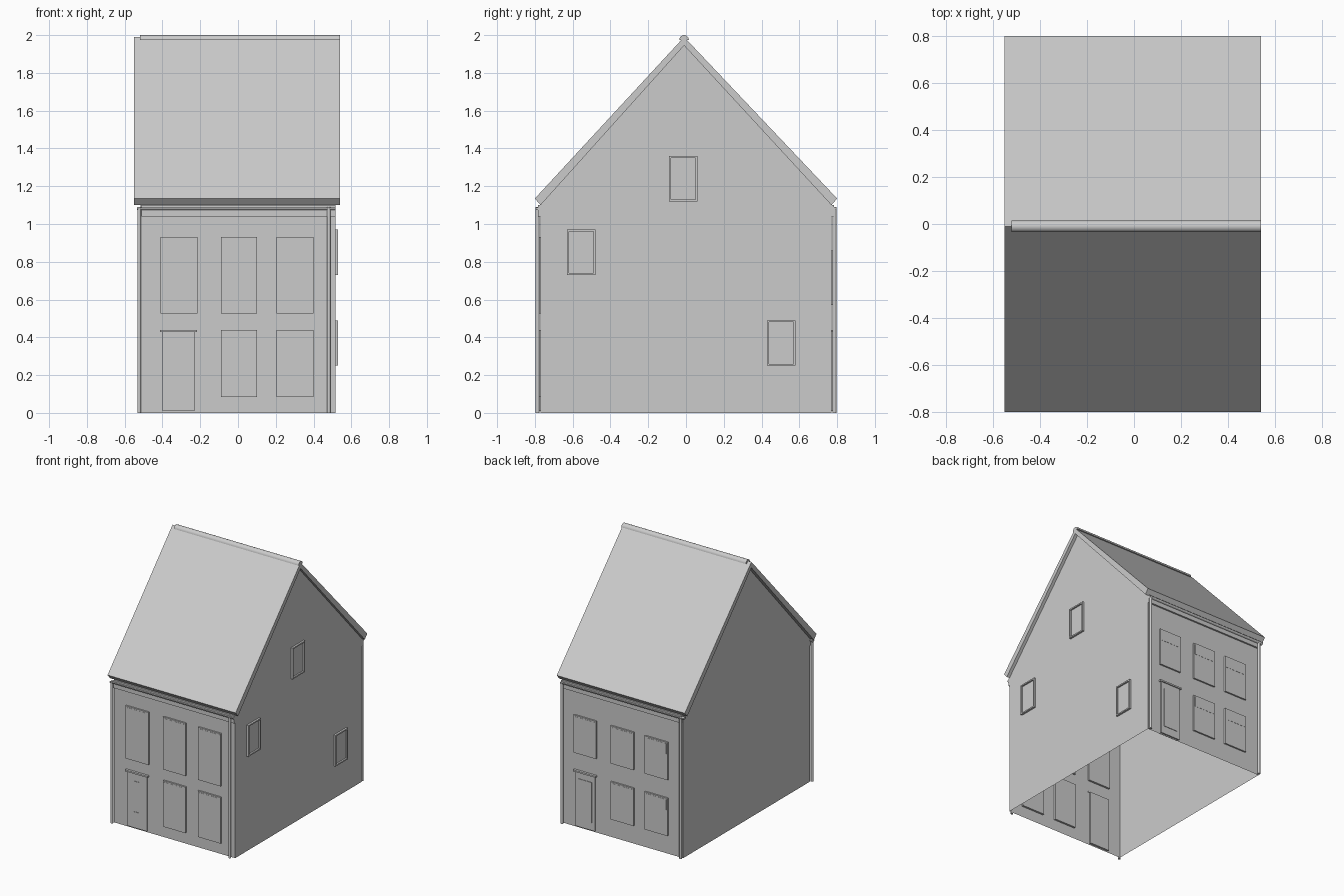
import bpy, bmesh, math
from mathutils import Matrix

old = bpy.data.objects.get("Cube")
if old:
    bpy.data.objects.remove(old, do_unlink=True)

grey = bpy.data.materials.new("plain_grey")
grey.use_nodes = True
tone = (0.6, 0.6, 0.6, 1)
grey.diffuse_color = tone
grey.node_tree.nodes["Principled BSDF"].inputs["Base Color"].default_value = tone


def finish(name, bm, smooth=False):
    bmesh.ops.recalc_face_normals(bm, faces=bm.faces)
    mesh = bpy.data.meshes.new(name)
    bm.to_mesh(mesh)
    bm.free()
    mesh.materials.append(grey)
    ob = bpy.data.objects.new(name, mesh)
    bpy.context.scene.collection.objects.link(ob)
    if smooth:
        bpy.ops.object.select_all(action='DESELECT')
        ob.select_set(True)
        bpy.context.view_layer.objects.active = ob
        bpy.ops.object.shade_smooth_by_angle(angle=math.radians(40))
    return ob


def add_box(bm, x, y, z):
    size = [b - a for a, b in (x, y, z)]
    mid = [(a + b) / 2 for a, b in (x, y, z)]
    bmesh.ops.create_cube(bm, size=1, matrix=Matrix.Translation(mid) @ Matrix.Diagonal((*size, 1)))


def box(name, x, y, z):
    bm = bmesh.new()
    add_box(bm, x, y, z)
    return finish(name, bm)


def prism(name, profile, x0, x1, smooth=False, caps=True, skip=()):
    """Sweep a closed y-z profile along x, leaving out the listed sides."""
    bm = bmesh.new()
    a, b = [[bm.verts.new((x, y, z)) for y, z in profile] for x in (x0, x1)]
    n = len(profile)
    for i in range(n):
        if i not in skip:
            j = (i + 1) % n
            bm.faces.new((a[i], a[j], b[j], b[i]))
    if caps:
        bm.faces.new(a)
        bm.faces.new(b)
    return finish(name, bm, smooth)


def arc(cy, cz, r, start, end, n=10):
    steps = [math.radians(start + (end - start) * i / n) for i in range(n + 1)]
    return [(cy + r * math.cos(t), cz + r * math.sin(t)) for t in steps]


WALL_X, WALL_Y, EAVE = 0.515, 0.77, 1.10
RIDGE_Y = -0.01

# Hollow walls, open below and under the roof
prism("walls", [(-WALL_Y, 0), (WALL_Y, 0), (WALL_Y, EAVE), (RIDGE_Y, 1.945), (-WALL_Y, EAVE)],
      -WALL_X, WALL_X, skip=(0, 2, 3))

# Pitched roof slab with eaves cut square to the slope
prism("roof", [(-0.8, 1.135), (RIDGE_Y, 1.99), (0.8, 1.135),
               (WALL_Y, EAVE), (RIDGE_Y, 1.945), (-WALL_Y, EAVE)], -0.55, 0.54)

# Rounded ridge cap
prism("ridge_cap", arc(RIDGE_Y, 1.975, 0.025, 0, 180), -0.52, 0.54, smooth=True)


def outward(side, near, far):
    """A y range measured out from the centre, on the front (-1) or back (1)."""
    return tuple(sorted((side * near, side * far)))


def window(name, side, x, z):
    bm = bmesh.new()
    add_box(bm, x, outward(side, 0.755, 0.782), z)
    finish(name, bm)
    # Short blind hanging at the top of the pane
    inset = 0.01
    box(name + "_blind", (x[0] + inset, x[1] - inset), outward(side, 0.782, 0.7835),
        (z[1] - 0.09, z[1] - inset))


def door(name, side, x, panel_x, panel_z):
    box(name, x, outward(side, 0.755, 0.78), (0.01, 0.43))
    box(name + "_lintel", (x[0] - 0.012, x[1] + 0.012), outward(side, 0.765, 0.788), (0.428, 0.44))
    box(name + "_panel", panel_x, outward(side, 0.78, 0.784), panel_z)


# Front and back windows, two rows
front_columns = [(-0.41, -0.215), (-0.09, 0.10), (0.205, 0.40)]
back_columns = [(0.22, 0.41), (-0.10, 0.095), (-0.39, -0.195)]
for label, side, columns, upper, lower in (
        ("front", -1, front_columns, (0.525, 0.93), (0.085, 0.44)),
        ("back", 1, back_columns, (0.57, 0.86), (0.14, 0.43))):
    for i, x in enumerate(columns):
        window(f"{label}_upper_window_{i + 1}", side, x, upper)
        if i > 0:
            window(f"{label}_lower_window_{i + 1}", side, x, lower)

# Doors
door("front_door", -1, (-0.40, -0.23), (-0.335, -0.295), (0.18, 0.37))
door("back_door", 1, (0.23, 0.40), (0.255, 0.375), (0.07, 0.38))
box("letter_slot", (-0.335, -0.295), (-0.784, -0.78), (0.125, 0.135))

# Framed windows in the left gable
for i, (y, z) in enumerate([(-0.63, 0.73), (-0.09, 1.12), (0.43, 0.25)]):
    w, h, t = 0.15, 0.24, 0.01
    x = (WALL_X - 0.01, 0.53)
    bm = bmesh.new()
    for a in (y, y + w - t):
        add_box(bm, x, (a, a + t), (z, z + h))
    for b in (z, z + h - t):
        add_box(bm, x, (y + t, y + w - t), (b, b + t))
    add_box(bm, (WALL_X - 0.01, WALL_X + 0.003), (y + t, y + w - t), (z + t, z + h - t))
    finish(f"gable_window_{i + 1}", bm)

# Frieze boards, gutters and downpipes on both long walls
for label, side, pipes in (("front", -1, (-0.523, 0.48)), ("back", 1, (0.505, -0.505))):
    box(label + "_frieze", (-0.51, WALL_X), outward(side, 0.765, 0.783), (1.04, 1.10))
    prism(label + "_gutter", arc(side * 0.782, 1.088, 0.015, 180, 360), -0.535, WALL_X, smooth=True)
    for i, px in enumerate(pipes):
        bm = bmesh.new()
        bmesh.ops.create_cone(bm, cap_ends=True, segments=12, radius1=0.01, radius2=0.01,
                              depth=1.09, matrix=Matrix.Translation((px, side * 0.786, 0.545)))
        finish(f"{label}_downpipe_{i + 1}", bm, smooth=True)
